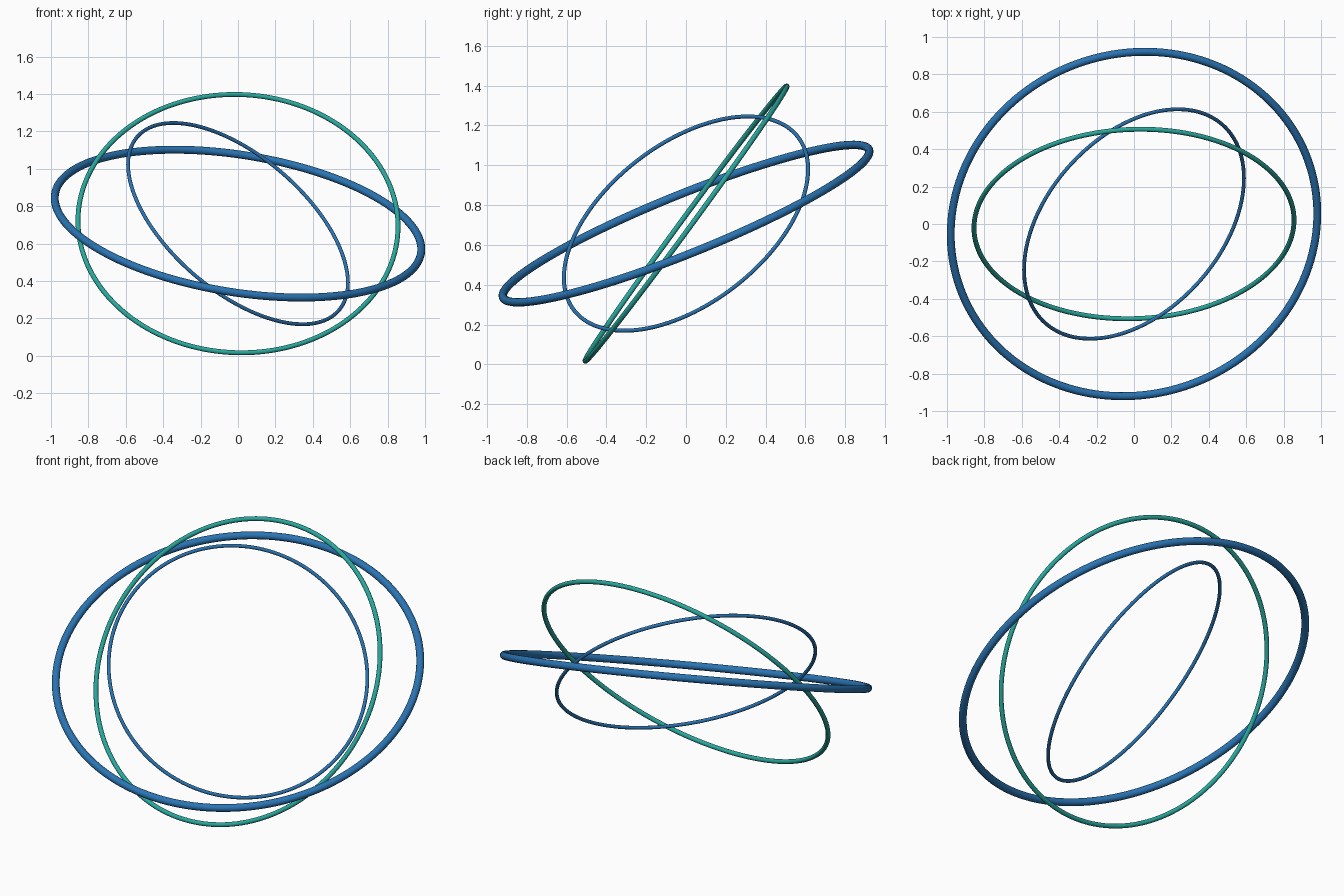
import bpy
from mathutils import Vector

if "Cube" in bpy.data.objects:
    bpy.data.objects.remove(bpy.data.objects["Cube"])

CENTRE = Vector((0, 0, 0.707))


def make_material(name, rgb):
    mat = bpy.data.materials.new(name)
    mat.diffuse_color = (*rgb, 1)
    mat.use_nodes = True
    mat.node_tree.nodes["Principled BSDF"].inputs["Base Color"].default_value = mat.diffuse_color
    return mat


def ring(name, radius, tube, axis, mat):
    """Smooth thin torus around CENTRE, lying square to the given axis."""
    bpy.ops.mesh.primitive_torus_add(major_radius=radius, minor_radius=tube,
                                     major_segments=160, minor_segments=16)
    ob = bpy.context.object
    ob.name = name
    ob.location = CENTRE
    ob.rotation_euler = Vector(axis).to_track_quat('Z', 'Y').to_euler()
    ob.data.materials.append(mat)
    bpy.ops.object.shade_smooth_by_angle()


blue = make_material("blue", (0.023, 0.175, 0.45))
teal = make_material("teal", (0.022, 0.39, 0.34))

# Three interlocking tilted rings sharing one centre
ring("outer_ring", 0.991, 0.021, (0.149, -0.370, 0.917), blue)
ring("middle_ring", 0.856, 0.013, (0.030, -0.806, 0.591), teal)
ring("inner_ring", 0.711, 0.010, (0.563, -0.506, 0.654), blue)
